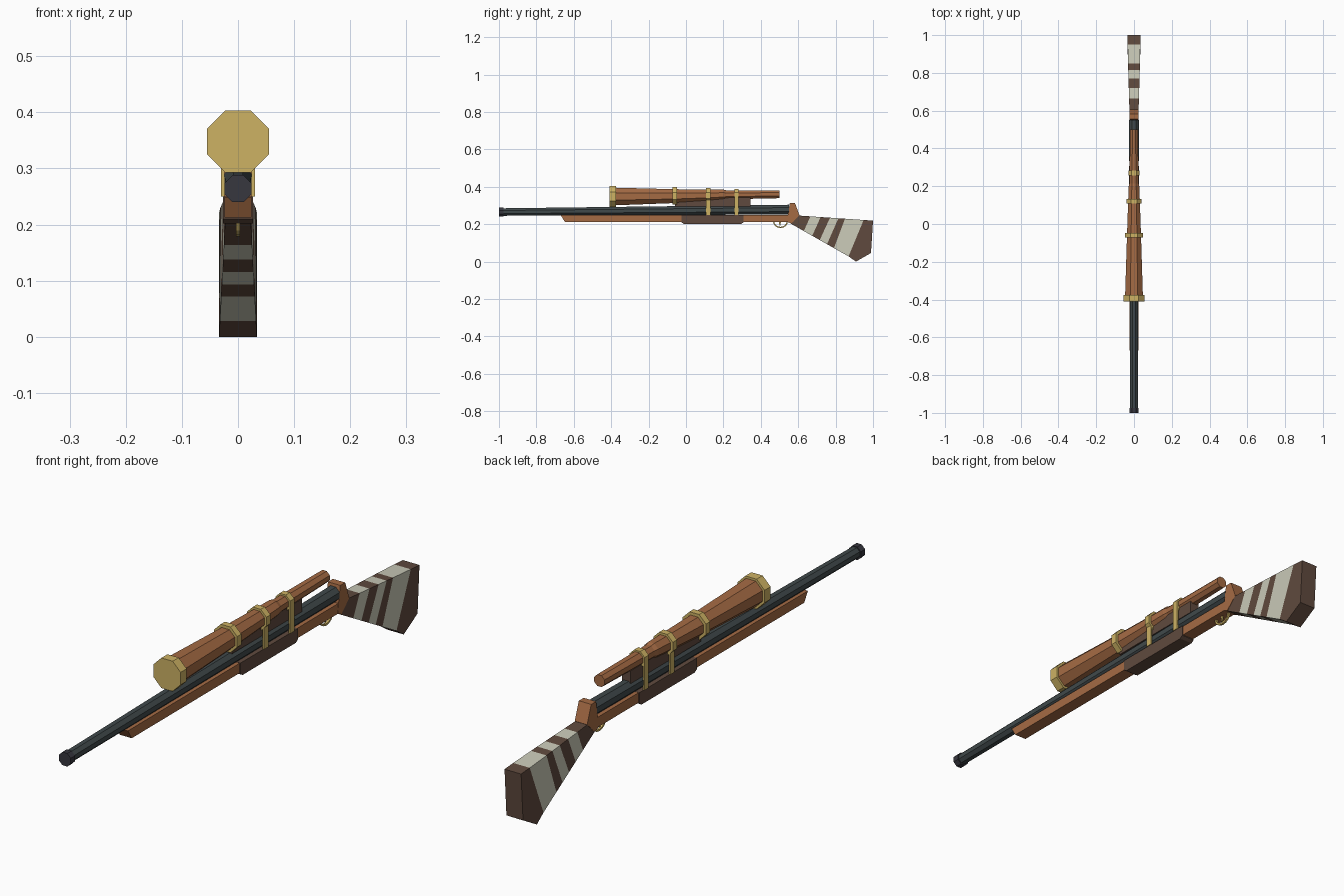
import bpy, bmesh, math

cube = bpy.data.objects.get("Cube")
if cube:
    bpy.data.objects.remove(cube)


def material(name, hex_code):
    rgb = [int(hex_code[i:i + 2], 16) / 255 for i in (0, 2, 4)]
    lin = [c / 12.92 if c < 0.04045 else ((c + 0.055) / 1.055) ** 2.4 for c in rgb] + [1]
    m = bpy.data.materials.new(name)
    m.use_nodes = True
    m.diffuse_color = lin
    m.node_tree.nodes["Principled BSDF"].inputs["Base Color"].default_value = lin
    return m


wood = material("warm wood", "A56B44")
dark_wood = material("dark wood", "604A3E")
cream = material("cream paint", "CBCBB9")
brass = material("brass", "CDB264")
steel = material("slate steel", "40494B")
black = material("muzzle black", "37373F")


def finish(name, bm, *mats):
    bmesh.ops.recalc_face_normals(bm, faces=bm.faces)
    mesh = bpy.data.meshes.new(name)
    bm.to_mesh(mesh)
    bm.free()
    for m in mats:
        mesh.materials.append(m)
    ob = bpy.data.objects.new(name, mesh)
    bpy.context.collection.objects.link(ob)
    return ob


def tube(name, stations, mat):
    """Octagonal loft along y; each station is (y, centre z, flat-to-flat half width)."""
    bm = bmesh.new()
    rings = []
    for y, z, r in stations:
        r /= math.cos(math.pi / 8)
        angles = [(i + 0.5) * math.pi / 4 for i in range(8)]
        rings.append([bm.verts.new((r * math.cos(a), y, z + r * math.sin(a))) for a in angles])
    for a, b in zip(rings, rings[1:]):
        for i in range(8):
            j = (i + 1) % 8
            bm.faces.new((a[i], a[j], b[j], b[i]))
    bm.faces.new(rings[0])
    bm.faces.new(rings[-1])
    return finish(name, bm, mat)


def slab(name, outline, half, mat, x=0):
    """Side outline of (y, z) points extruded across x."""
    bm = bmesh.new()
    left, right = [[bm.verts.new((x + s * half, y, z)) for y, z in outline] for s in (1, -1)]
    bm.faces.new(left)
    bm.faces.new(right)
    for i in range(len(outline)):
        j = (i + 1) % len(outline)
        bm.faces.new((left[i], left[j], right[j], right[i]))
    return finish(name, bm, mat)


def box(name, y0, y1, z0, z1, half, mat, x=0):
    return slab(name, [(y0, z0), (y1, z0), (y1, z1), (y0, z1)], half, mat, x)


# Barrel and muzzle
tube("barrel", [(-0.98, 0.265, 0.020), (0.55, 0.278, 0.026)], steel)
tube("muzzle", [(-1.0, 0.264, 0.024), (-0.975, 0.264, 0.024)], black)

# Wooden fore-end, grip sleeve and breech
slab("fore_end", [(-0.67, 0.248), (-0.648, 0.213), (0.575, 0.213), (0.575, 0.25)], 0.024, wood)
slab("grip_sleeve", [(-0.025, 0.25), (-0.025, 0.21), (-0.012, 0.202), (0.295, 0.202),
                     (0.308, 0.21), (0.308, 0.25)], 0.027, dark_wood)
slab("breech", [(0.545, 0.25), (0.555, 0.312), (0.583, 0.312), (0.607, 0.247),
                (0.562, 0.204), (0.54, 0.213)], 0.025, wood)

# Striped butt stock: slanted bands widening to the rear
bands = [(0.604, 0.56), (0.665, 0.63), (0.72, 0.675), (0.77, 0.715), (0.815, 0.754),
         (0.85, 0.791), (0.95, 0.869)]


def rim(bm, y, z):
    half = 0.023 + 0.0105 * min(1, (y - 0.56) / 0.35)
    return [bm.verts.new((s * half, y, z)) for s in (1, -1)]


bm = bmesh.new()
rows = [(rim(bm, t, 0.246 - (t - 0.604) * 0.068), rim(bm, b, 0.203 - (b - 0.56) * 0.567))
        for t, b in bands]
rows.append((rim(bm, 1.0, 0.219), rim(bm, 0.909, 0.0)))
for k, ((t0, b0), (t1, b1)) in enumerate(zip(rows, rows[1:])):
    last = k == len(rows) - 2
    heel = rim(bm, 0.989, 0.046) if last else None
    faces = [bm.faces.new((t0[0], t0[1], t1[1], t1[0])), bm.faces.new((b0[0], b0[1], b1[1], b1[0]))]
    for s in (0, 1):
        side = [t0[s], t1[s]] + ([heel[s]] if last else []) + [b1[s], b0[s]]
        faces.append(bm.faces.new(side))
    if last:
        faces.append(bm.faces.new((t1[0], t1[1], heel[1], heel[0])))
        faces.append(bm.faces.new((heel[0], heel[1], b1[1], b1[0])))
    for f in faces:
        f.material_index = k % 2
bm.faces.new((rows[0][0][0], rows[0][0][1], rows[0][1][1], rows[0][1][0]))
finish("butt_stock", bm, dark_wood, cream)

# Telescope: tapering body, front cap and rings
tube("scope_body", [(-0.38, 0.348, 0.047), (-0.06, 0.350, 0.037), (0.12, 0.354, 0.031),
                    (0.20, 0.357, 0.028), (0.215, 0.357, 0.024), (0.5, 0.360, 0.021)], wood)
tube("scope_cap", [(-0.41, 0.348, 0.055), (-0.375, 0.348, 0.055)], brass)
for name, y, z, r in (("front_ring", -0.06, 0.351, 0.047), ("middle_ring", 0.12, 0.354, 0.039),
                      ("rear_ring", 0.27, 0.357, 0.030)):
    tube(name, [(y - 0.012, z, r), (y + 0.012, z, r)], brass)

# Scope mount with straps clasping the barrel
box("scope_mount", -0.06, 0.345, 0.295, 0.342, 0.018, dark_wood)
for name, y in (("middle_strap", 0.12), ("rear_strap", 0.27)):
    for side, x in (("left", 0.027), ("right", -0.027)):
        box(side + "_" + name, y - 0.012, y + 0.012, 0.25, 0.345, 0.003, brass, x)

# Trigger guard (half hoop) and trigger
arc = [math.pi * (1 + i / 8) for i in range(9)]
outer = [(0.505 + 0.04 * math.cos(a), 0.215 + 0.036 * math.sin(a)) for a in arc]
inner = [(0.505 + 0.033 * math.cos(a), 0.215 + 0.029 * math.sin(a)) for a in reversed(arc)]
slab("trigger_guard", outer + inner, 0.004, brass)
slab("trigger", [(0.498, 0.215), (0.508, 0.215), (0.504, 0.192), (0.499, 0.192)], 0.003, brass)
